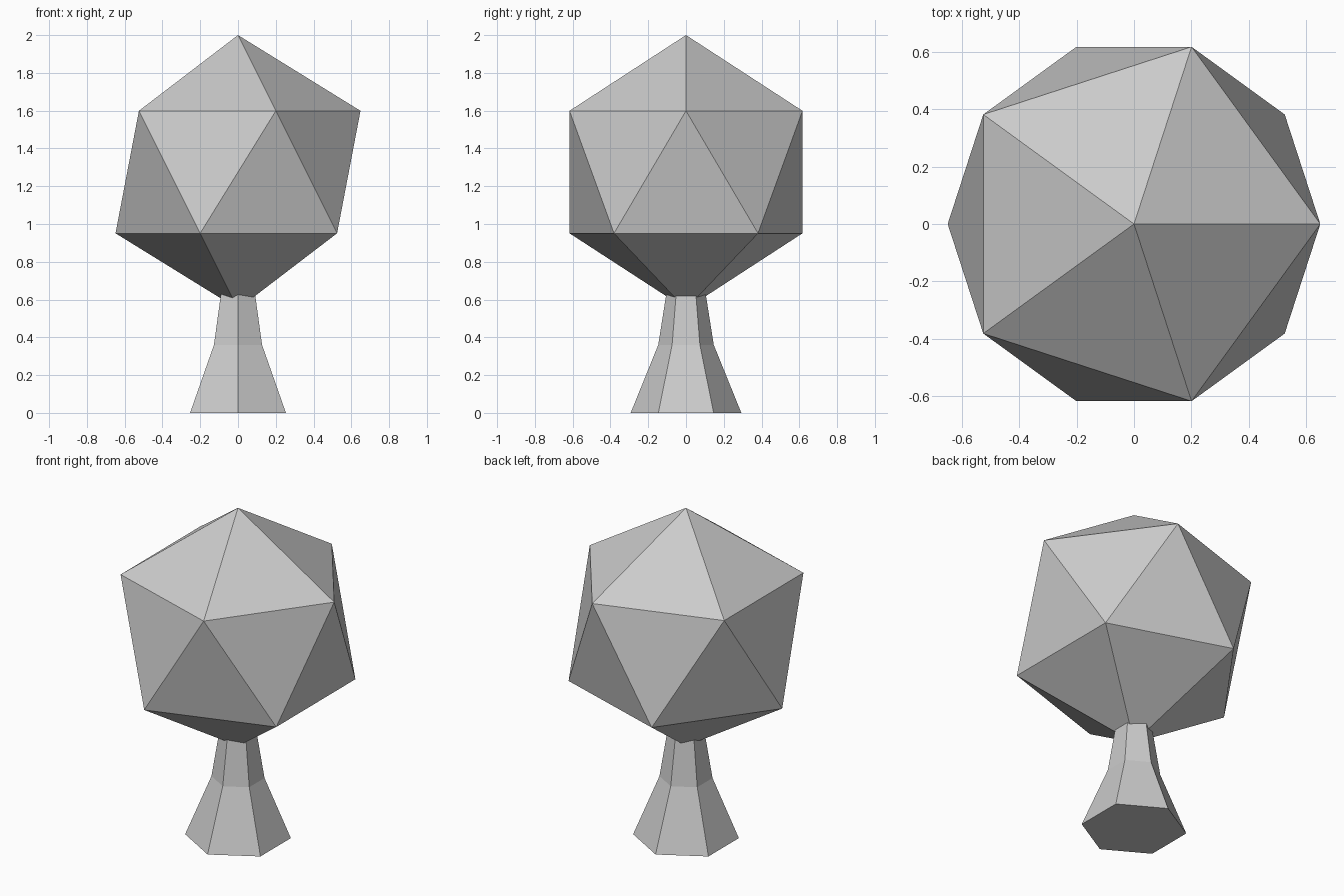
import bpy, bmesh
from math import sin, cos, pi

if "Cube" in bpy.data.objects:
    bpy.data.objects.remove(bpy.data.objects["Cube"])


def link(name, bm):
    bmesh.ops.recalc_face_normals(bm, faces=bm.faces[:])
    mesh = bpy.data.meshes.new(name)
    bm.to_mesh(mesh)
    bm.free()
    obj = bpy.data.objects.new(name, mesh)
    bpy.context.collection.objects.link(obj)
    return obj


# Trunk: flared six-sided column, its top hidden inside the crown
SIDES = 6
profile = [(0.293, 0.0), (0.147, 0.36), (0.09, 0.72)]  # radius, height
bm = bmesh.new()
rings = []
for r, z in profile:
    angles = [pi / 2 + 2 * pi * i / SIDES for i in range(SIDES)]
    rings.append([bm.verts.new((r * cos(a), r * sin(a), z)) for a in angles])
for low, high in zip(rings, rings[1:]):
    for i in range(SIDES):
        j = (i + 1) % SIDES
        bm.faces.new((low[i], low[j], high[j], high[i]))
bm.faces.new(rings[0])
bm.faces.new(rings[-1])
link("trunk", bm)

# Crown: plain icosahedron with a vertex at the very top
RADIUS = 0.725
bpy.ops.mesh.primitive_ico_sphere_add(subdivisions=1, radius=RADIUS,
                                      location=(0, 0, 2 - RADIUS))
bpy.context.object.name = "crown"
